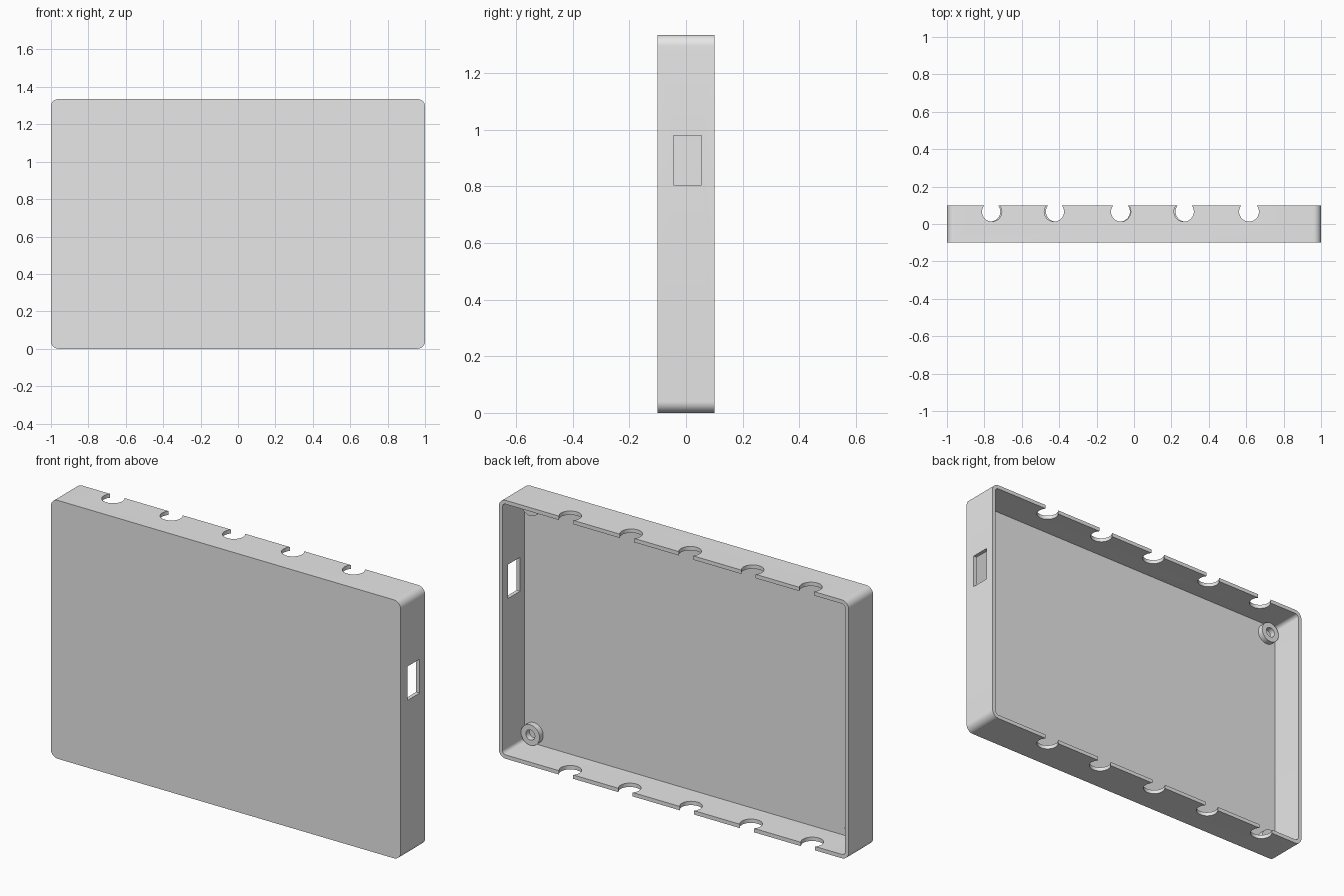
import bpy
import bmesh
from math import radians, sin, cos, pi

WIDTH, DEPTH, HEIGHT = 2.0, 0.2, 1.335
WALL, CORNER = 0.02, 0.04
BACK = DEPTH / 2
FLOOR = -BACK + WALL

if "Cube" in bpy.data.objects:
    bpy.data.objects.remove(bpy.data.objects["Cube"], do_unlink=True)

grey = bpy.data.materials.new("light grey")
grey.use_nodes = True
grey.diffuse_color = (0.8, 0.8, 0.8, 1)
grey.node_tree.nodes["Principled BSDF"].inputs["Base Color"].default_value = (0.8, 0.8, 0.8, 1)


def arc(cx, cz, r, start, sweep, steps):
    return [(cx + r * cos(start + sweep * i / steps),
             cz + r * sin(start + sweep * i / steps)) for i in range(steps + 1)]


def rounded_rect(w, h, r):
    """Outline in x and z, centred on the middle of the tray."""
    points = []
    for i, (sx, sz) in enumerate([(1, 1), (-1, 1), (-1, -1), (1, -1)]):
        points += arc(sx * (w / 2 - r), HEIGHT / 2 + sz * (h / 2 - r), r, i * pi / 2, pi / 2, 10)
    return points


def circle(cx, cz, r):
    return arc(cx, cz, r, 0, 2 * pi, 40)[:-1]


def prism(name, outline, y0, y1):
    """Extrude an x-z outline along y."""
    bm = bmesh.new()
    face = bm.faces.new([bm.verts.new((x, y0, z)) for x, z in outline])
    new = bmesh.ops.extrude_face_region(bm, geom=[face])["geom"]
    bmesh.ops.translate(bm, vec=(0, y1 - y0, 0),
                        verts=[v for v in new if isinstance(v, bmesh.types.BMVert)])
    bmesh.ops.recalc_face_normals(bm, faces=bm.faces)
    mesh = bpy.data.meshes.new(name)
    bm.to_mesh(mesh)
    bm.free()
    mesh.materials.append(grey)
    obj = bpy.data.objects.new(name, mesh)
    bpy.context.collection.objects.link(obj)
    return obj


def activate(obj):
    bpy.ops.object.select_all(action="DESELECT")
    obj.select_set(True)
    bpy.context.view_layer.objects.active = obj


def cut(obj, cutter):
    cutter.hide_render = True
    mod = obj.modifiers.new("cut", "BOOLEAN")
    mod.operation, mod.solver, mod.object = "DIFFERENCE", "EXACT", cutter
    activate(obj)
    bpy.ops.object.modifier_apply(modifier=mod.name)
    bpy.data.objects.remove(cutter, do_unlink=True)


def smooth(obj):
    activate(obj)
    bpy.ops.object.shade_smooth_by_angle(angle=radians(30))


# Hollow tray, open at the back
tray = prism("tray", rounded_rect(WIDTH, HEIGHT, CORNER), -BACK, BACK)
cut(tray, prism("cavity", rounded_rect(WIDTH - 2 * WALL, HEIGHT - 2 * WALL, CORNER - WALL),
                FLOOR, BACK + WALL))

# Round cable notches along the top and bottom walls
notches = {HEIGHT: (-0.76, -0.427, -0.07, 0.267, 0.615),
           0.0: (-0.768, -0.418, -0.075, 0.275, 0.615)}
for z, positions in notches.items():
    for x in positions:
        bpy.ops.mesh.primitive_cylinder_add(vertices=40, radius=0.053, depth=0.1,
                                            location=(x, 0.066, z))
        cut(tray, bpy.context.object)

# Rectangular port through the left wall
port = [(0.95, 0.805), (1.05, 0.805), (1.05, 0.98), (0.95, 0.98)]
cut(tray, prism("port", port, -0.045, 0.055))
smooth(tray)

# Hollow screw bosses in the four corners
for side, x in (("left", 0.925), ("right", -0.925)):
    for level, z in (("lower", 0.075), ("upper", HEIGHT - 0.075)):
        boss = prism(f"{level}_{side}_boss", circle(x, z, 0.053), FLOOR - 0.005, FLOOR + 0.03)
        cut(boss, prism("bore", circle(x, z, 0.026), FLOOR, FLOOR + 0.1))
        smooth(boss)
